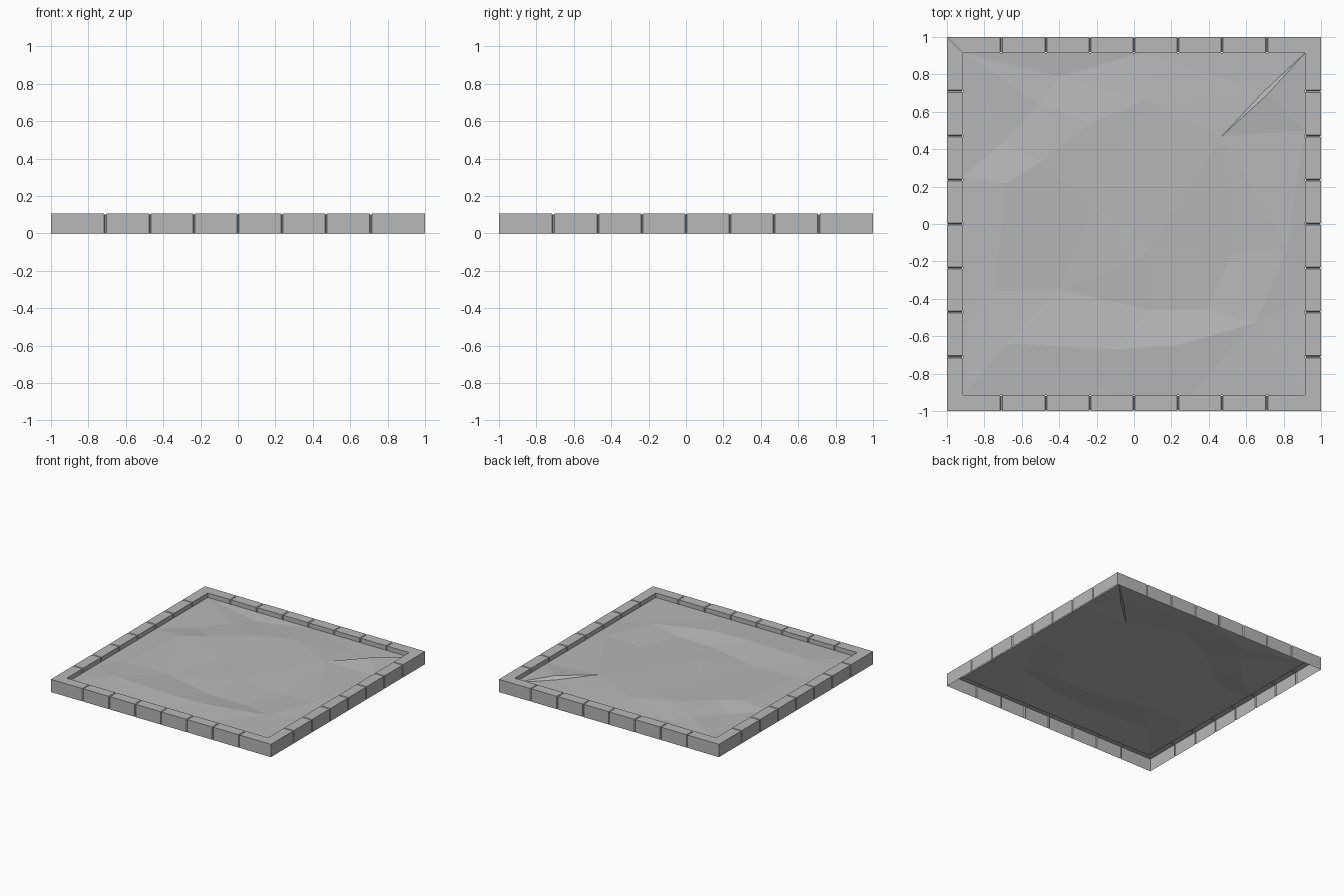
import bpy
import bmesh
from mathutils import Matrix, Vector
from mathutils.geometry import delaunay_2d_cdt
from math import pi

cube = bpy.data.objects.get("Cube")
if cube:
    bpy.data.objects.remove(cube, do_unlink=True)

HEIGHT = 0.105      # top of the kerb
INNER = 0.915       # half width of the sunken floor
EDGE = 0.068        # floor height along the kerb
GROOVE = 0.006      # joint depth and half width

# One stone colour
stone = bpy.data.materials.new("stone_grey")
stone.use_nodes = True
grey = (0.48, 0.48, 0.48, 1)
stone.diffuse_color = grey
shader = stone.node_tree.nodes["Principled BSDF"]
shader.inputs["Base Color"].default_value = grey
shader.inputs["Roughness"].default_value = 0.9


def finish(name, bm):
    """Turn a bmesh into a flat shaded stone object."""
    mesh = bpy.data.meshes.new(name)
    bm.to_mesh(mesh)
    bm.free()
    mesh.materials.append(stone)
    obj = bpy.data.objects.new(name, mesh)
    bpy.context.scene.collection.objects.link(obj)
    return obj


def kerb_section(bm, outer_x, inner_x, dent):
    """Cross-section of the kerb: outer foot, outer top, inner top, inner foot."""
    profile = [
        (outer_x, dent - 1, 0),
        (outer_x, dent - 1, HEIGHT - dent),
        (inner_x, -INNER - dent, HEIGHT - dent),
        (inner_x, -INNER - dent, EDGE),
    ]
    return [bm.verts.new(p) for p in profile]


def kerb_side(name, angle):
    """Row of kerb stones with mitred ends and narrow grooves at the joints."""
    bm = bmesh.new()
    sections = [kerb_section(bm, -1, -INNER, 0)]
    for joint in (-0.71, -0.47, -0.235, 0, 0.235, 0.47, 0.71):
        for offset, dent in ((-GROOVE, 0), (0, GROOVE), (GROOVE, 0)):
            x = joint + offset
            sections.append(kerb_section(bm, x, x, dent))
    sections.append(kerb_section(bm, 1, INNER, 0))
    for a, b in zip(sections, sections[1:]):
        for i in range(len(a) - 1):
            bm.faces.new((a[i], b[i], b[i + 1], a[i + 1]))
    bm.transform(Matrix.Rotation(angle, 4, "Z"))
    return finish(name, bm)


# Kerb around the four sides, open underneath
for i, side in enumerate(("front", "right", "back", "left")):
    kerb_side("kerb_" + side, i * pi / 2)

# Uneven floor: plan points grouped by height
corner, tip = (INNER, INNER), (0.47, 0.47)
lip_low, lip_high = (0.69, 0.705), (0.71, 0.69)
rim = [
    (-INNER, -INNER), (INNER, -INNER), corner, (-INNER, INNER),
    (-INNER, 0.25), (-INNER, -0.55), (-0.1, -INNER), (0.3, -INNER),
    (INNER, 0.5), (INNER, -0.4), (0.05, INNER),
]
hollows = [(-0.7, 0.44), (-0.4, 0.79), (0.08, -0.46), (0.38, -0.46),
           (0.53, -0.15), (-0.4, -0.35)]
middles = [(-0.5, 0.64), (-0.22, 0.1), (0.1, -0.12), (-0.75, -0.36),
           (0.65, -0.53), (0, -0.2), lip_low]
humps = [(-0.5, 0.33), (-0.68, 0.22), (-0.23, 0.54), (0.06, 0.66),
         (-0.12, -0.67), (0.22, -0.65), (0.82, -0.13), (-0.68, -0.64), tip]
levels = [(rim, EDGE), (hollows, 0.058), (middles, 0.07),
          (humps, 0.082), ([lip_high], 0.094)]

plan, heights = [], []
for group, z in levels:
    plan += group
    heights += [z] * len(group)

# Creases: the raised crack in one corner and the steeper facets
creases = [
    (corner, lip_low), (lip_low, tip), (corner, lip_high), (lip_high, tip),
    (rim[4], hollows[0]), (hollows[0], humps[0]), (humps[0], humps[1]),
    (humps[1], rim[4]), (hollows[1], humps[2]), (humps[2], humps[3]),
    (humps[4], hollows[2]), (hollows[2], hollows[3]), (hollows[3], humps[5]),
]
edges = [(plan.index(a), plan.index(b)) for a, b in creases]
points, _, faces, origins, _, _ = delaunay_2d_cdt(
    [Vector(p) for p in plan], edges, [], 0, 1e-5)

bm = bmesh.new()
verts = []
for p, origin in zip(points, origins):
    z = heights[origin[0]] if origin else EDGE
    verts.append(bm.verts.new((p.x, p.y, z)))
for face in faces:
    bm.faces.new([verts[i] for i in face])
bm.normal_update()
for face in bm.faces:
    if face.normal.z < 0:
        face.normal_flip()
finish("uneven_floor", bm)
